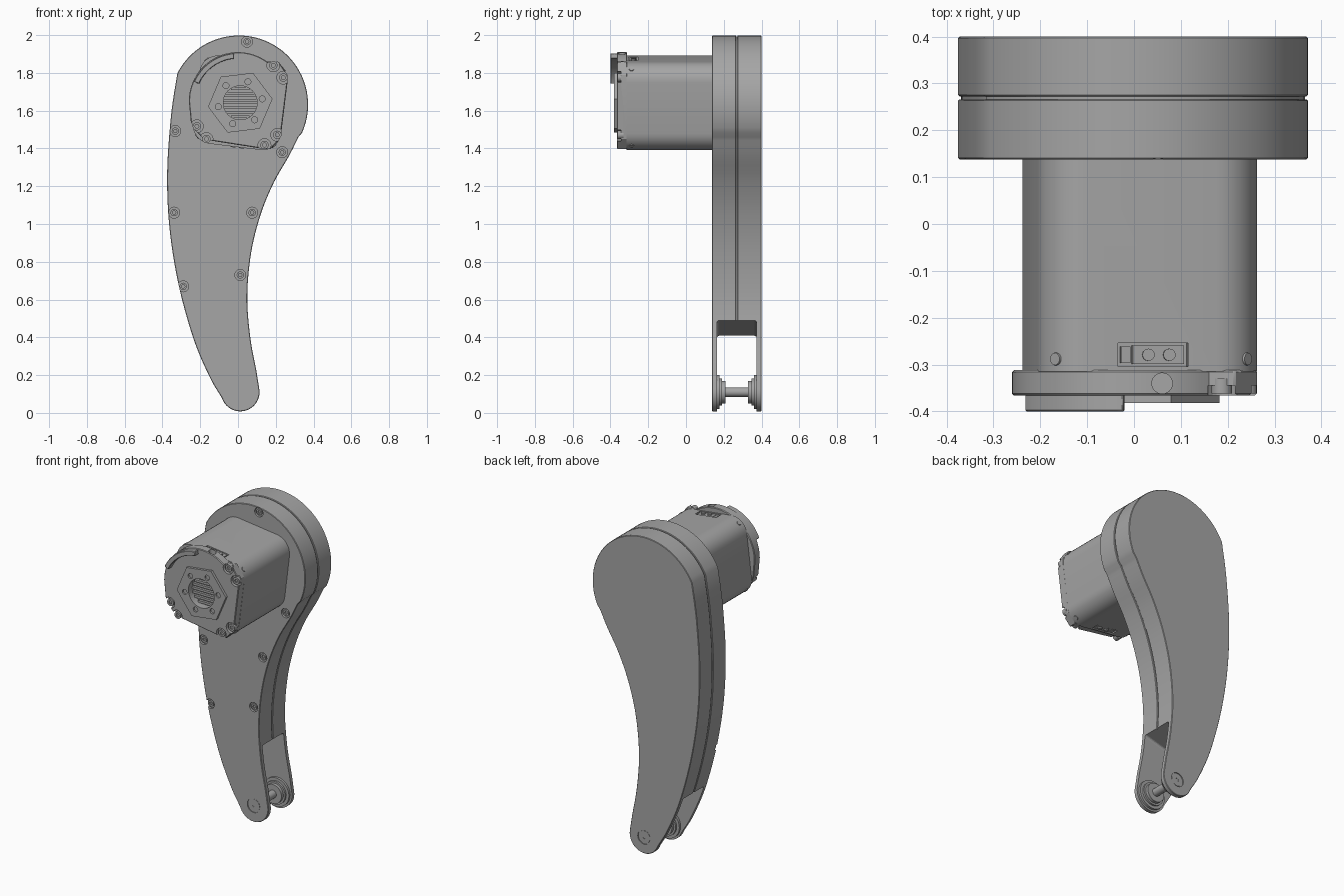
import bpy, bmesh
from math import sin, cos, pi, radians
from mathutils import Vector, Matrix

cube = bpy.data.objects.get("Cube")
if cube:
    bpy.data.objects.remove(cube, do_unlink=True)

grey = bpy.data.materials.new("machined grey")
grey.use_nodes = True
colour = (0.38, 0.38, 0.38, 1)
grey.diffuse_color = colour
grey.node_tree.nodes["Principled BSDF"].inputs["Base Color"].default_value = colour


def finish(name, bm):
    bmesh.ops.recalc_face_normals(bm, faces=bm.faces)
    mesh = bpy.data.meshes.new(name)
    bm.to_mesh(mesh)
    bm.free()
    ob = bpy.data.objects.new(name, mesh)
    bpy.context.collection.objects.link(ob)
    mesh.materials.append(grey)
    return ob


def prism(name, loops, y0, y1):
    """Extrude closed (x, z) loops from y0 to y1 as one object."""
    bm = bmesh.new()
    for loop in loops:
        face = bm.faces.new([bm.verts.new((x, y0, z)) for x, z in loop])
        new = bmesh.ops.extrude_face_region(bm, geom=[face])["geom"]
        verts = [v for v in new if isinstance(v, bmesh.types.BMVert)]
        bmesh.ops.translate(bm, verts=verts, vec=(0, y1 - y0, 0))
    return finish(name, bm)


def circle(x, z, r, n=32, turn=0):
    return [(x + r * cos(turn + 2 * pi * i / n), z + r * sin(turn + 2 * pi * i / n))
            for i in range(n)]


def arc(x, z, r, a, b, n=12):
    angles = [radians(a + (b - a) * i / n) for i in range(n + 1)]
    return [(x + r * cos(t), z + r * sin(t)) for t in angles]


def spline(points, n=6):
    """Smooth open curve through the points."""
    p = [Vector(q) for q in points]
    p = [2 * p[0] - p[1]] + p + [2 * p[-1] - p[-2]]
    out = []
    for a, b, c, d in zip(p, p[1:], p[2:], p[3:]):
        for i in range(n):
            t = i / n
            out.append((b * 2 + (c - a) * t + (a * 2 - b * 5 + c * 4 - d) * t * t
                        + (b * 3 - a - c * 3 + d) * t ** 3) / 2)
    return [tuple(q) for q in out]


def cut(ob, *cutters):
    for c in cutters:
        mod = ob.modifiers.new("cut", "BOOLEAN")
        mod.object, mod.operation, mod.solver = c, "DIFFERENCE", "EXACT"
        c.hide_render = True
        c.hide_set(True)


def bevel(ob, width, segments=1):
    mod = ob.modifiers.new("edge", "BEVEL")
    mod.width, mod.segments, mod.angle_limit = width, segments, radians(50)


# Leg outline: round head, hollow right flank, round foot, bulging left flank
foot = (0.012, 0.11)
right_side = [(0.32, 1.46), (0.27, 1.36), (0.19, 1.22), (0.12, 1.05), (0.07, 0.85),
              (0.049, 0.62), (0.065, 0.4), (0.102, 0.2)]
left_side = [(-0.085, 0.078), (-0.15, 0.19), (-0.235, 0.39), (-0.315, 0.68), (-0.363, 0.98),
             (-0.375, 1.27), (-0.357, 1.55), (-0.335, 1.72)]
outline = (arc(0.005, 1.632, 0.366, 153, -24, 40) + spline(right_side)
           + arc(*foot, 0.102, 10, -155, 18) + spline(left_side))
inner = []
for i, (x, z) in enumerate(outline):
    a, b = Vector(outline[i - 1]), Vector(outline[(i + 1) % len(outline)])
    side = (b - a).normalized()
    inner.append((x + side.y * 0.006, z - side.x * 0.006))

front_cover = prism("front_cover", [outline], 0.138, 0.266)
back_cover = prism("back_cover", [outline], 0.272, 0.4)
seam_core = prism("seam_core", [inner], 0.25, 0.29)
for cover in (front_cover, back_cover):
    bevel(cover, 0.003)

# Fork slot across the lower leg, square to the limb
bm = bmesh.new()
bmesh.ops.create_cube(bm, size=1, matrix=Matrix.Translation((-0.09, 0.269, 0.45))
                      @ Matrix.Rotation(radians(-15.4), 4, "Y")
                      @ Matrix.Translation((0, 0, -0.4)) @ Matrix.Diagonal((1, 0.21, 0.8, 1)))
slot = finish("slot_cutter", bm)
bevel(slot, 0.012, 3)

# Counterbored screws round the front cover
screws = [(0.048, 1.965), (-0.332, 1.492), (0.234, 1.38), (-0.338, 1.06),
          (0.075, 1.06), (0.012, 0.73), (-0.29, 0.67)]
bores = prism("bore_cutter", [circle(x, z, 0.029, 24) for x, z in screws], 0.1, 0.152)
pivot_front = prism("front_pivot_cutter", [circle(*foot, 0.044)], 0.1, 0.144)
pivot_back = prism("back_pivot_cutter", [circle(*foot, 0.044)], 0.394, 0.45)
cut(front_cover, slot, bores, pivot_front)
cut(back_cover, slot, pivot_back)
cut(seam_core, slot)


def socket_screws(name, spots, r, y0, y1):
    """Screw heads facing the front, each with a hexagon socket."""
    heads = prism(name, [circle(x, z, r, 20) for x, z in spots], y0, y1)
    cut(heads, prism(name + "_socket_cutter", [circle(x, z, r * 0.5, 6) for x, z in spots],
                     y0 - 0.01, y0 + 0.008))


socket_screws("cover_screws", screws, 0.019, 0.141, 0.16)

# Foot axle, washers and bushings
prism("axle", [circle(*foot, 0.025)], 0.16, 0.38)
for name, face, way in (("front", 0.164, 1), ("back", 0.374, -1)):
    prism(name + "_washer", [circle(*foot, 0.09, 40)], face - way * 0.004, face + way * 0.014)
    prism(name + "_collar", [circle(*foot, 0.072, 40)], face, face + way * 0.026)
    prism(name + "_bushing", [circle(*foot, 0.06, 40)], face, face + way * 0.045)
    pin = prism(name + "_pin_head", [circle(*foot, 0.039)], face - way * 0.022, face)
    cut(pin, prism(name + "_pin_cutter", [circle(*foot, 0.011, 16)],
                   face - way * 0.03, face - way * 0.012))

# Motor housing: rounded square, turned slightly
mx, mz = 0.012, 1.642
tilt = -7


def corner(k, reach):
    t = radians(45 + 90 * k + tilt)
    return mx + reach * cos(t), mz + reach * sin(t)


housing_loop = []
for k in range(4):
    x, z = corner(k, 0.191)
    housing_loop += arc(x, z, 0.1, 90 * k + tilt, 90 * k + 90 + tilt, 8)
housing = prism("motor_housing", [housing_loop], -0.315, 0.145)

# End cap: round on the upper left, chamfered corners elsewhere
cap_loop = (arc(0.0, 1.65, 0.26, 52, 180, 28)
            + [(-0.25, 1.545), (-0.235, 1.505), (-0.18, 1.447), (0.14, 1.397), (0.172, 1.397),
               (0.222, 1.45), (0.228, 1.48), (0.262, 1.75), (0.262, 1.79), (0.215, 1.86)])
cap = prism("end_cap", [cap_loop], -0.366, -0.312)
bevel(cap, 0.004)
cap_screws = [(0.187, 1.84), (0.24, 1.775), (0.208, 1.472), (0.14, 1.418),
              (-0.167, 1.45), (-0.218, 1.517)]
cut(cap, prism("cap_bore_cutter", [circle(x, z, 0.034, 20) for x, z in cap_screws],
               -0.4, -0.345),
    prism("cap_centre_cutter", [circle(mx, mz, 0.092, 40)], -0.45, -0.33))
socket_screws("cap_screws", cap_screws, 0.022, -0.362, -0.33)

# Raised rim on the upper left of the cap
rim = prism("cap_rim", [arc(0, 1.65, 0.255, 95, 156, 20) + arc(0, 1.65, 0.226, 156, 95, 20)],
            -0.4, -0.36)
bevel(rim, 0.003)

# Hexagonal hub with open centre, small screws and fins behind
hub = prism("hex_hub", [circle(mx, mz, 0.172, 6, radians(7))], -0.382, -0.36)
cut(hub, prism("hub_centre_cutter", [circle(mx, mz, 0.09, 40)], -0.42, -0.34),
    prism("hub_bore_cutter", [circle(x, z, 0.016, 16) for x, z in
                              circle(mx, mz, 0.118, 6, radians(10))], -0.4, -0.372))
fins = []
for i in range(-3, 4):
    z = i * 0.025
    w = (0.09 ** 2 - z * z) ** 0.5
    fins.append([(mx - w, mz + z - 0.007), (mx + w, mz + z - 0.007),
                 (mx + w, mz + z + 0.007), (mx - w, mz + z + 0.007)])
prism("hub_fins", fins, -0.345, -0.31)

# Connectors on the upper and lower flats, side screws at the housing corners
spin = Matrix.Translation((mx, 0, mz)) @ Matrix.Rotation(radians(-tilt), 4, "Y")


def block(name, size, at):
    bm = bmesh.new()
    bmesh.ops.create_cube(bm, size=1, matrix=spin @ Matrix.Translation(at)
                          @ Matrix.Diagonal((*size, 1)))
    return finish(name, bm)


for name, way in (("upper", 1), ("lower", -1)):
    cut(housing, block(name + "_port_cutter", (0.15, 0.05, 0.05), (0, -0.279, way * 0.235)))
    block(name + "_port_body", (0.11, 0.04, 0.03), (0.012, -0.279, way * 0.217))
    block(name + "_port_key", (0.02, 0.035, 0.03), (-0.058, -0.279, way * 0.217))
    for i, x in enumerate((-0.01, 0.035)):
        bm = bmesh.new()
        bmesh.ops.create_cone(bm, cap_ends=True, segments=20, radius1=0.013, radius2=0.013,
                              depth=0.01, matrix=spin @ Matrix.Translation((x, -0.279, way * 0.234)))
        finish(f"{name}_contact_{i}", bm)
for k in range(4):
    x, z = corner(k, 0.288)
    bm = bmesh.new()
    bmesh.ops.create_cone(bm, cap_ends=True, segments=20, radius1=0.016, radius2=0.013, depth=0.012,
                          matrix=Matrix.Translation((x, -0.288, z))
                          @ Vector((x - mx, 0, z - mz)).to_track_quat("Z", "Y").to_matrix().to_4x4())
    finish(f"side_screw_{k}", bm)

# Cable hole through the top of the cap
bm = bmesh.new()
bmesh.ops.create_cone(bm, cap_ends=True, segments=24, radius1=0.022, radius2=0.022, depth=0.08,
                      matrix=Matrix.Translation((0.06, -0.34, 1.91)))
cut(cap, finish("cable_hole_cutter", bm))

# Smooth shading with sharp edges kept
for ob in bpy.context.view_layer.objects:
    ob.select_set(ob.type == "MESH" and not ob.hide_render)
    if ob.select_get():
        bpy.context.view_layer.objects.active = ob
bpy.ops.object.shade_smooth_by_angle(angle=radians(30))
